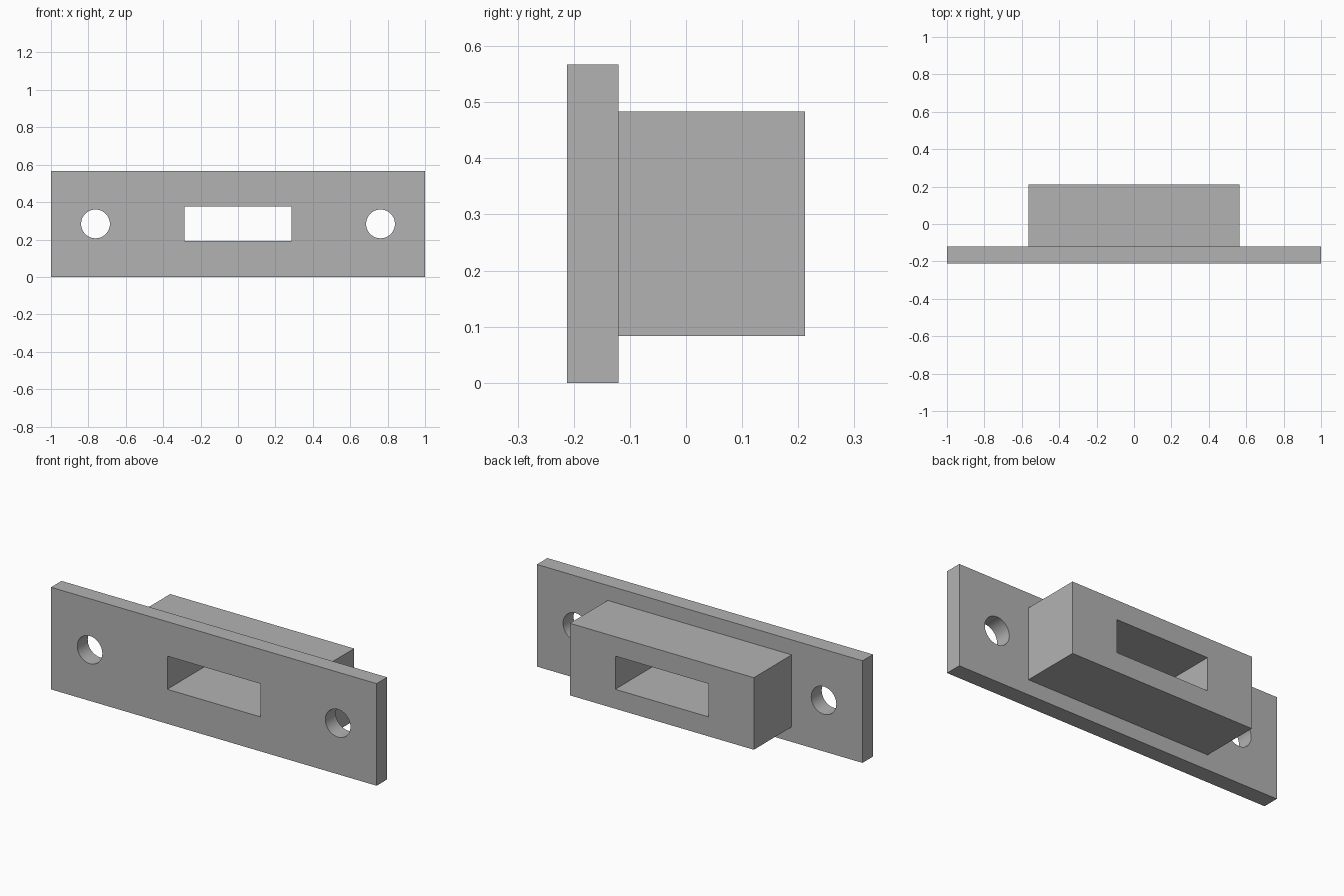
import bpy
import math

cube = bpy.data.objects.get("Cube")
if cube:
    bpy.data.objects.remove(cube, do_unlink=True)

grey = bpy.data.materials.new("plain grey")
grey.use_nodes = True
colour = (0.45, 0.45, 0.45, 1)
grey.diffuse_color = colour
grey.node_tree.nodes["Principled BSDF"].inputs["Base Color"].default_value = colour

FRONT, STEP, BACK = -0.212, -0.12, 0.212
HEIGHT = 0.567
MID = HEIGHT / 2


def box(name, width, height, y0, y1):
    """Box centred on x = 0 and on the plate's mid height."""
    bpy.ops.mesh.primitive_cube_add(size=1, location=(0, (y0 + y1) / 2, MID))
    ob = bpy.context.object
    ob.name = name
    ob.scale = (width, y1 - y0, height)
    bpy.ops.object.transform_apply(location=True, rotation=True, scale=True)
    ob.data.materials.append(grey)
    return ob


def combine(target, tool, operation):
    """Apply a boolean and discard its tool."""
    tool.hide_render = True
    mod = target.modifiers.new(operation.lower(), "BOOLEAN")
    mod.operation = operation
    mod.solver = "EXACT"
    mod.object = tool
    bpy.ops.object.select_all(action="DESELECT")
    bpy.context.view_layer.objects.active = target
    target.select_set(True)
    bpy.ops.object.modifier_apply(modifier=mod.name)
    bpy.data.objects.remove(tool, do_unlink=True)


# Mounting plate with the block behind it
body = box("slotted_mounting_plate", 2, HEIGHT, FRONT, STEP)
combine(body, box("rear_block", 1.13, 0.4, STEP, BACK), "UNION")

# Slot through plate and block
combine(body, box("slot_cutter", 0.572, 0.184, FRONT - 0.1, BACK + 0.1), "DIFFERENCE")

# Screw holes at both ends
for side in (-1, 1):
    bpy.ops.mesh.primitive_cylinder_add(
        vertices=48, radius=0.077, depth=0.4,
        location=(side * 0.762, (FRONT + STEP) / 2, MID),
        rotation=(math.pi / 2, 0, 0))
    cutter = bpy.context.object
    cutter.name = "screw_hole_cutter"
    cutter.data.materials.append(grey)
    combine(body, cutter, "DIFFERENCE")

bpy.ops.object.shade_smooth_by_angle(angle=math.radians(30))
